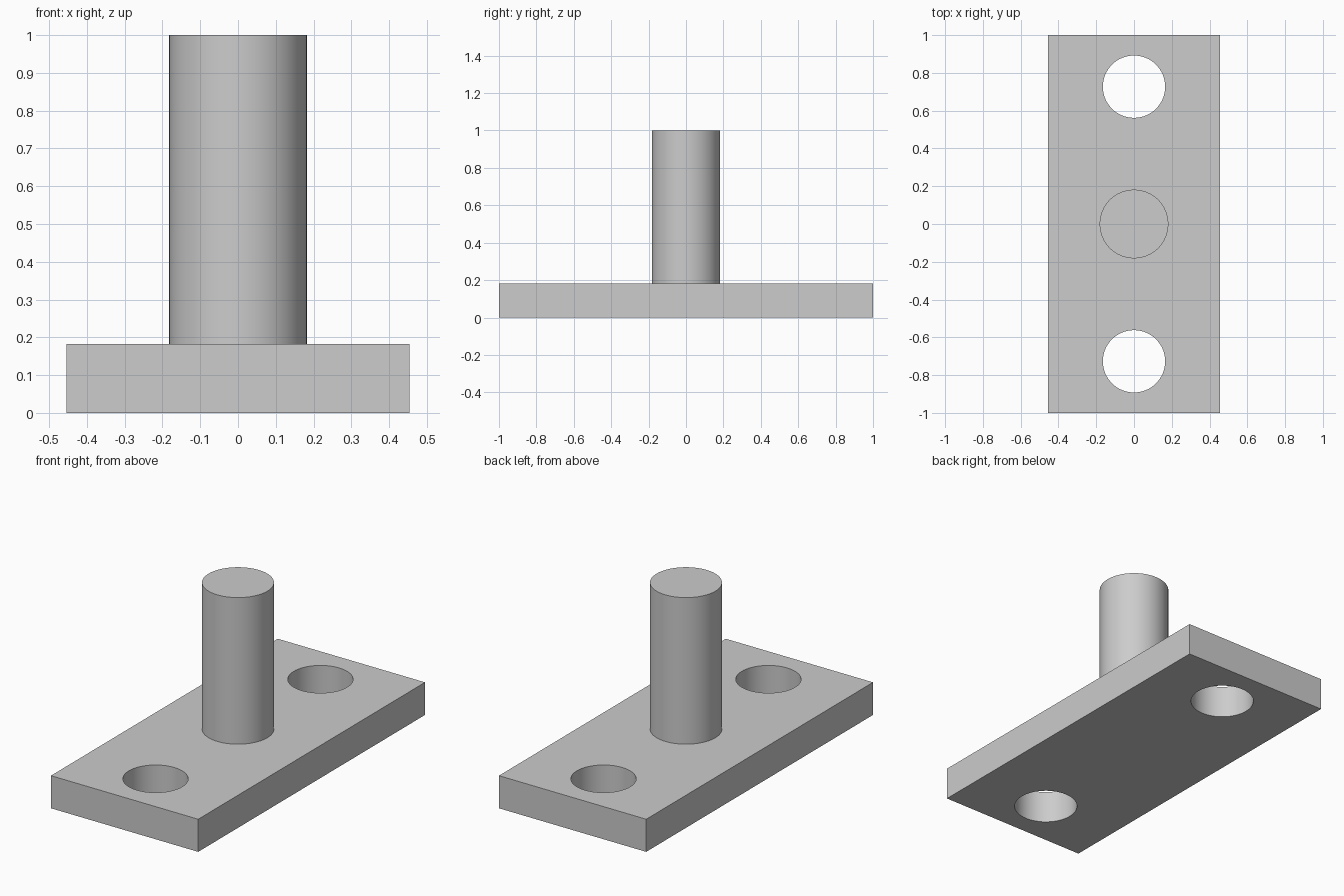
import bpy

if "Cube" in bpy.data.objects:
    bpy.data.objects.remove(bpy.data.objects["Cube"])

PLATE_W, PLATE_L, PLATE_H = 0.909, 2.0, 0.182
PIN_R, TOP = 0.182, 1.0
HOLE_R, HOLE_Y = 0.165, 0.727

grey = bpy.data.materials.new("light grey")
grey.diffuse_color = (0.604, 0.604, 0.604, 1)
grey.use_nodes = True
grey.node_tree.nodes["Principled BSDF"].inputs["Base Color"].default_value = grey.diffuse_color


def cylinder(name, radius, z0, z1, y=0):
    bpy.ops.mesh.primitive_cylinder_add(vertices=64, radius=radius, depth=z1 - z0,
                                        location=(0, y, (z0 + z1) / 2))
    obj = bpy.context.object
    obj.name = name
    obj.data.materials.append(grey)
    return obj


def apply_boolean(target, tool, operation):
    mod = target.modifiers.new(operation.lower(), 'BOOLEAN')
    mod.operation, mod.solver, mod.object = operation, 'EXACT', tool
    bpy.ops.object.select_all(action='DESELECT')
    bpy.context.view_layer.objects.active = target
    target.select_set(True)
    bpy.ops.object.modifier_apply(modifier=mod.name)
    bpy.data.objects.remove(tool)


# Rectangular base plate
bpy.ops.mesh.primitive_cube_add(size=1, location=(0, 0, PLATE_H / 2))
plate = bpy.context.object
plate.name = "base_plate_with_pin"
plate.scale = (PLATE_W, PLATE_L, PLATE_H)
bpy.ops.object.transform_apply(location=True, rotation=False, scale=True)
plate.data.materials.append(grey)

# Two through holes, one near each end
for side in (-1, 1):
    cutter = cylinder("hole_cutter", HOLE_R, -0.1, PLATE_H + 0.1, side * HOLE_Y)
    apply_boolean(plate, cutter, 'DIFFERENCE')

# Upright pin, fused into the plate
pin = cylinder("pin", PIN_R, PLATE_H / 2, TOP)
apply_boolean(plate, pin, 'UNION')

# Smooth round walls, sharp rims
bpy.ops.object.shade_smooth_by_angle()
